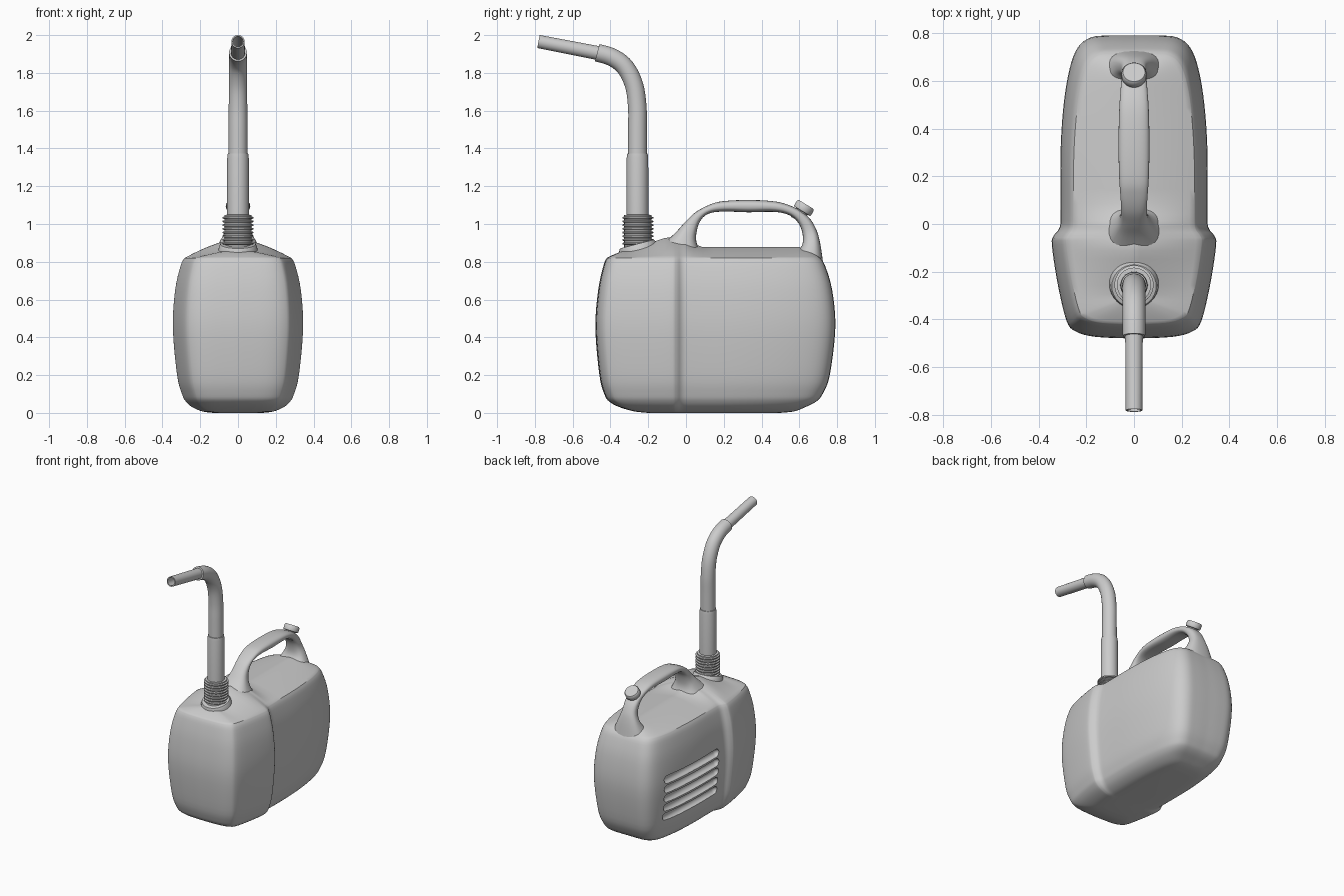
import bpy, bmesh, math
from mathutils import Vector

if "Cube" in bpy.data.objects:
    bpy.data.objects.remove(bpy.data.objects["Cube"])


def smooth_rows(rows, n):
    """Catmull-Rom interpolation of rows of numbers."""
    out = []
    for i in range(len(rows) - 1):
        p = [rows[max(0, min(len(rows) - 1, i + k))] for k in (-1, 0, 1, 2)]
        for s in range(n):
            t = s / n
            out.append([0.5 * (2 * b + (c - a) * t + (2 * a - 5 * b + 4 * c - d) * t * t
                               + (3 * b - a - 3 * c + d) * t ** 3) for a, b, c, d in zip(*p)])
    return out + [list(rows[-1])]


def finish(ob, angle=40):
    bpy.ops.object.select_all(action='DESELECT')
    ob.select_set(True)
    bpy.context.view_layer.objects.active = ob
    bpy.ops.object.shade_smooth_by_angle(angle=math.radians(angle))


def loft(name, rings, cap_end=True):
    bm = bmesh.new()
    loops = [[bm.verts.new(p) for p in r] for r in rings]
    n = len(loops[0])
    for a, b in zip(loops, loops[1:]):
        for i in range(n):
            j = (i + 1) % n
            bm.faces.new((a[i], a[j], b[j], b[i]))
    bm.faces.new(loops[0])
    if cap_end:
        bm.faces.new(loops[-1])
    bmesh.ops.remove_doubles(bm, verts=bm.verts, dist=0.0004)
    bmesh.ops.recalc_face_normals(bm, faces=bm.faces)
    me = bpy.data.meshes.new(name)
    bm.to_mesh(me)
    bm.free()
    ob = bpy.data.objects.new(name, me)
    bpy.context.collection.objects.link(ob)
    return ob


def circle(c, axis, r, n=32):
    """Ring around an axis lying in the yz plane."""
    axis = Vector(axis).normalized()
    u = Vector((1, 0, 0))
    v = axis.cross(u)
    return [Vector(c) + r * (math.cos(2 * math.pi * i / n) * u + math.sin(2 * math.pi * i / n) * v)
            for i in range(n)]


def lathe(name, base, axis, profile):
    axis = Vector(axis).normalized()
    ob = loft(name, [circle(Vector(base) + axis * h, axis, r) for r, h in profile])
    finish(ob)
    return ob


# Body: plan outline (right half), scaled per level, stepped behind the front section
half = smooth_rows([(0, -.48), (.16, -.473), (.245, -.45), (.283, -.405), (.32, -.25), (.344, -.09),
                    (.337, -.05), (.312, -.015), (.308, .05), (.308, .3), (.295, .5), (.27, .65),
                    (.235, .74), (.18, .782), (.1, .79), (0, .79)], 4)
outline = half + [[-x, y] for x, y in half[-2:0:-1]]
levels = smooth_rows([(0, .38, .35, .65), (.008, .55, .52, .74), (.03, .7, .7, .81), (.06, .8, .83, .88),
                      (.1, .86, .89, .92), (.2, .935, .95, .965), (.45, 1, 1, 1),
                      (.65, .965, .965, .98), (.78, .88, .9, .935), (.82, .82, .86, .905)], 4)
STEP = -.05


def level_ring(z, sx, sf, sr):
    return [Vector((x * sx, STEP + (y - STEP) * (sf if y < STEP else sr), z)) for x, y in outline]


def rise(y):
    pts = [(-.3, .045), (-.1, .11), (0, .1), (.07, .058), (.6, .058)]
    for (a, p), (b, q) in zip(pts, pts[1:]):
        if y <= b:
            return p + (q - p) * (y - a) / (b - a)
    return .058


rings = [level_ring(*lv) for lv in levels]
edge = rings[-1]
for s in range(1, 13):
    k = s / 12
    ring = []
    for p in edge:
        ty = max(-.3, min(.6, p.y))
        ring.append(Vector((p.x * (1 - k), p.y + (ty - p.y) * k, p.z + rise(ty) * (k + .45 * k * (1 - k)))))
    rings.append(ring)
body = loft("can_body", rings)

# Five horizontal grip grooves in the left side
for i in range(5):
    z = .235 + i * .07
    sx = .955 if i == 0 else (.98 if i == 1 else .995)
    a, b, r = Vector((-.31 * sx, .085, z)), Vector((-.283 * sx, .615, z)), .029
    cut_rings = []
    for e, sgn in ((a, -1), (b, 1)):
        for t in (range(5) if sgn < 0 else range(4, -1, -1)):
            ang = math.radians(5 + t * 21.25)
            cut_rings.append(circle(e + Vector((0, sgn * r * math.cos(ang), 0)), (0, 1, 0), r * math.sin(ang), 20))
    cutter = loft("groove_cutter", cut_rings)
    cutter.hide_render = True
    mod = body.modifiers.new("groove", 'BOOLEAN')
    mod.operation, mod.object, mod.solver = 'DIFFERENCE', cutter, 'EXACT'
    bpy.context.view_layer.objects.active = body
    bpy.ops.object.modifier_apply(modifier=mod.name)
    bpy.data.objects.remove(cutter)
finish(body, 38)

# Handle: outer y,z / inner y,z / half width
stations = smooth_rows([(-.15, .87, .09, .83, .13), (-.06, .95, .058, .895, .085), (-.005, 1.01, .055, .95, .06),
                        (.05, 1.062, .075, 1.015, .054), (.12, 1.1, .12, 1.055, .057),
                        (.19, 1.12, .2, 1.066, .062), (.33, 1.127, .33, 1.062, .065),
                        (.48, 1.118, .47, 1.064, .062), (.58, 1.085, .55, 1.045, .056),
                        (.65, 1.035, .598, 1.0, .052), (.69, .97, .618, .94, .055),
                        (.71, .9, .613, .885, .08), (.725, .8, .57, .83, .12)], 5)
rings = []
for oy, oz, iy, iz, w in stations:
    ring = []
    for i in range(28):
        t = 2 * math.pi * i / 28
        c, s = [math.copysign(abs(f) ** .75, f) for f in (math.cos(t), math.sin(t))]
        ring.append(Vector((w * c, (oy + iy) / 2 + (oy - iy) / 2 * s, (oz + iz) / 2 + (oz - iz) / 2 * s)))
    rings.append(ring)
finish(loft("handle", rings))

# Vent cap on the back of the handle
lathe("vent_cap", (0, .585, 1.02), (0, .52, .85),
      [(.036, 0), (.036, .055), (.05, .057), (.052, .062), (.052, .09), (.046, .098), (.001, .098)])

# Sloped neck base and ribbed screw collar
lathe("neck_base", (0, -.25, .855), (0, -.25, .95), [(.105, 0), (.1, .028), (.093, .04), (.06, .042)])
profile = [(.072, .87)]
for i in range(8):
    z = .89 + i * .0195
    profile += [(.072, z), (.082, z + .003), (.082, z + .010), (.072, z + .013)]
lathe("screw_collar", (0, -.255, 0), (0, 0, 1), profile + [(.072, 1.048), (.05, 1.05)])

# Spout: lower sleeve, bent pipe, open nozzle
lathe("spout_sleeve", (0, -.257, 0), (0, 0, 1), [(.058, 1.0), (.057, 1.35), (.054, 1.372), (.045, 1.374)])
path = [Vector((0, y, z)) for y, z in smooth_rows(
    [(-.257, 1.35), (-.257, 1.5), (-.258, 1.62), (-.275, 1.735), (-.322, 1.83), (-.39, 1.882), (-.47, 1.907)], 5)]
rings = []
for i, p in enumerate(path):
    tangent = path[min(i + 1, len(path) - 1)] - path[max(i - 1, 0)]
    rings.append(circle(p, tangent, .05 - .003 * i / len(path)))
finish(loft("spout_bend", rings))

start, tip = Vector((0, -.44, 1.9)), Vector((0, -.781, 1.966))
d = (tip - start).normalized()
finish(loft("spout_nozzle", [circle(start, d, .037), circle(tip, d, .035), circle(tip, d, .028),
                             circle(tip - d * .3, d, .028)]))
